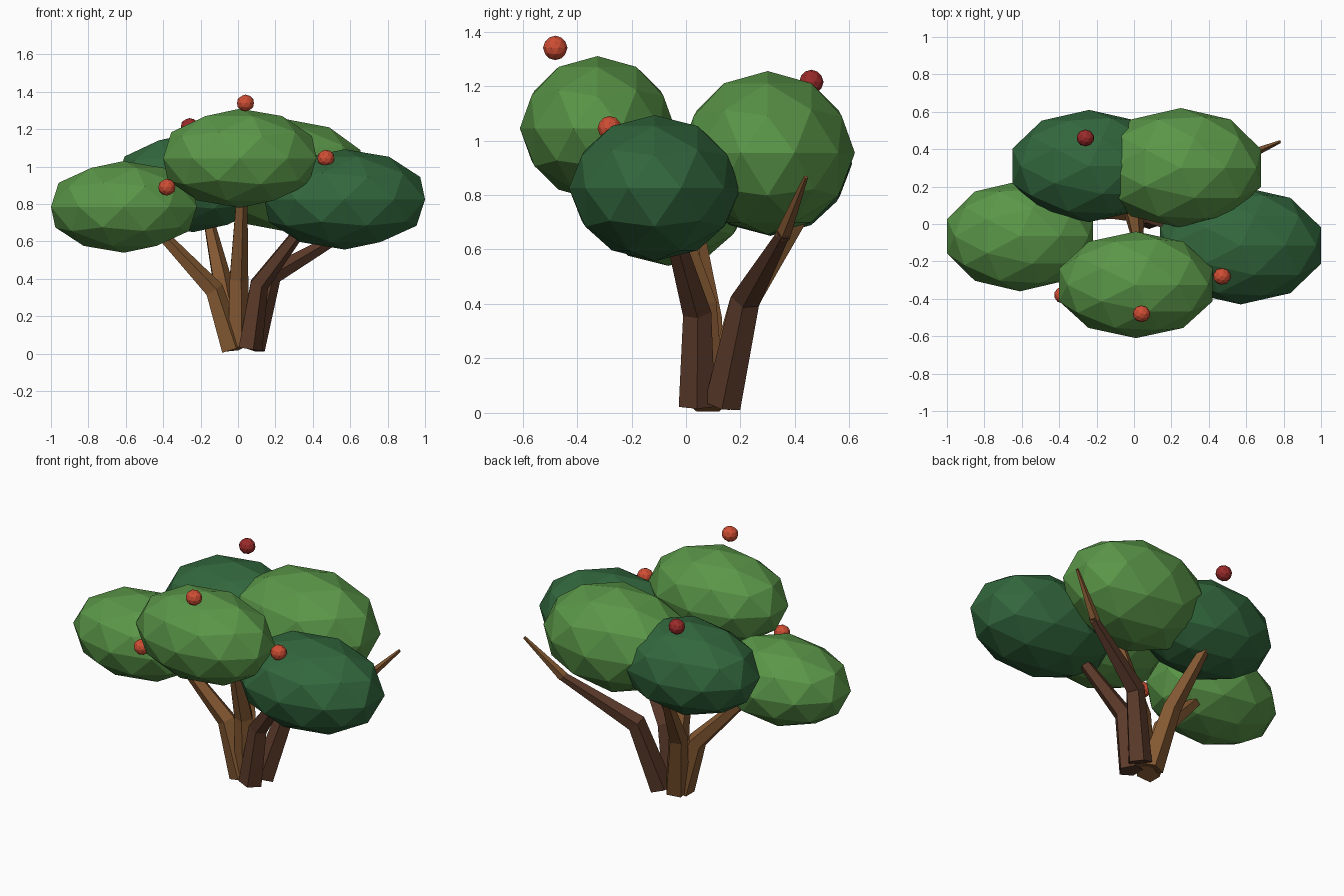
import bpy, bmesh, math
from mathutils import Vector

if "Cube" in bpy.data.objects:
    bpy.data.objects.remove(bpy.data.objects["Cube"])


def material(name, hex_code):
    srgb = [int(hex_code[i:i + 2], 16) / 255 for i in (0, 2, 4)]
    lin = [c / 12.92 if c <= 0.04045 else ((c + 0.055) / 1.055) ** 2.4 for c in srgb]
    m = bpy.data.materials.new(name)
    m.diffuse_color = (*lin, 1)
    m.use_nodes = True
    m.node_tree.nodes["Principled BSDF"].inputs["Base Color"].default_value = m.diffuse_color
    return m


leaf_light = material("light green leaves", "5A9648")
leaf_dark = material("dark green leaves", "32673D")
wood_light = material("light brown wood", "835832")
wood_dark = material("dark brown wood", "5A3929")
fruit_light = material("orange red fruit", "CF4E34")
fruit_dark = material("dark red fruit", "9A2B2A")


def finish(name, bm, mat):
    bmesh.ops.recalc_face_normals(bm, faces=bm.faces)
    me = bpy.data.meshes.new(name)
    bm.to_mesh(me)
    bm.free()
    me.materials.append(mat)
    ob = bpy.data.objects.new(name, me)
    bpy.context.collection.objects.link(ob)


def blob(name, centre, radii, mat):
    """Faceted ellipsoid whose half extents are exactly radii."""
    bm = bmesh.new()
    bmesh.ops.create_icosphere(bm, subdivisions=2, radius=1)
    ext = [max(abs(v.co[i]) for v in bm.verts) for i in range(3)]
    for v in bm.verts:
        v.co = Vector([centre[i] + v.co[i] * radii[i] / ext[i] for i in range(3)])
    finish(name, bm, mat)


def limb(name, points, radii, mat, sides=5):
    """Tapered tube along a bent path."""
    pts = [Vector(p) for p in points]
    bm = bmesh.new()
    rings = []
    for i, p in enumerate(pts):
        a, b = pts[max(i - 1, 0)], pts[min(i + 1, len(pts) - 1)]
        t = (b - a).normalized()
        u = (Vector((1, 0, 0)) - t * t.x).normalized()
        w = t.cross(u)
        rings.append([bm.verts.new(p + radii[i] * (u * math.cos(k * math.tau / sides)
                                                   + w * math.sin(k * math.tau / sides)))
                      for k in range(sides)])
    for r0, r1 in zip(rings, rings[1:]):
        for k in range(sides):
            j = (k + 1) % sides
            bm.faces.new((r0[k], r0[j], r1[j], r1[k]))
    bm.faces.new(rings[0])
    bm.faces.new(rings[-1])
    finish(name, bm, mat)


# Trunk stems, fanning out from a shared base
stem_r = (0.07, 0.055, 0.03)
limb("left_stem", [(-0.03, 0.08, 0.022), (-0.13, 0.08, 0.34), (-0.43, 0.04, 0.66)], stem_r, wood_light)
limb("back_left_stem", [(-0.02, 0.12, 0.03), (-0.09, 0.21, 0.40), (-0.16, 0.42, 0.72)], stem_r, wood_light)
limb("middle_stem", [(0.0, 0.08, 0.04), (0.0, 0.06, 0.40), (0.02, -0.09, 0.88)], (0.065, 0.055, 0.03), wood_light)
limb("right_stem", [(0.06, 0.04, 0.025), (0.11, 0.04, 0.37), (0.37, -0.06, 0.71)], stem_r, wood_dark)
limb("back_right_stem", [(0.075, 0.135, 0.03), (0.18, 0.22, 0.42), (0.60, 0.36, 0.66)], (0.07, 0.057, 0.026), wood_dark)
limb("twig", [(0.58, 0.355, 0.65), (0.78, 0.44, 0.865)], (0.03, 0.009), wood_light)

# Leaf clumps
blob("left_leaves", (-0.61, -0.065, 0.785), (0.39, 0.295, 0.245), leaf_light)
blob("front_leaves", (0.01, -0.325, 1.045), (0.41, 0.285, 0.265), leaf_light)
blob("right_leaves", (0.57, -0.115, 0.825), (0.43, 0.315, 0.268), leaf_dark)
blob("back_left_leaves", (-0.24, 0.31, 0.915), (0.41, 0.30, 0.265), leaf_dark)
blob("back_right_leaves", (0.25, 0.30, 0.955), (0.43, 0.32, 0.30), leaf_light)

# Fruit
for i, (pos, mat) in enumerate([
        ((0.04, -0.48, 1.34), fruit_light),
        ((0.47, -0.28, 1.045), fruit_light),
        ((-0.38, -0.38, 0.89), fruit_light),
        ((-0.26, 0.46, 1.215), fruit_dark),
        ((0.31, 0.44, 1.165), fruit_dark)]):
    blob(f"fruit_{i + 1}", pos, (0.045, 0.045, 0.045), mat)
